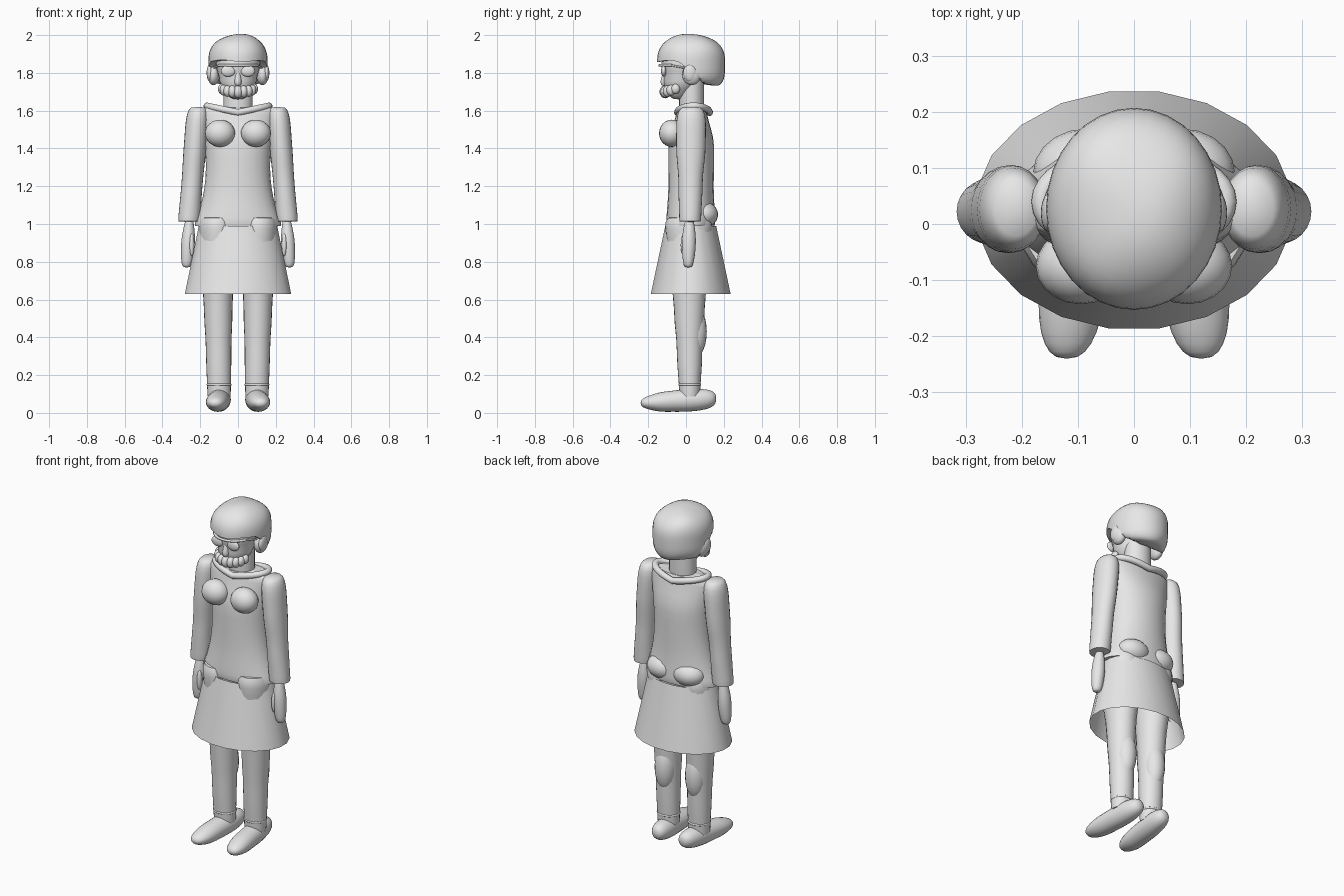
import bpy, bmesh, math
from mathutils import Vector

cube = bpy.data.objects.get("Cube")
if cube:
    bpy.data.objects.remove(cube)

grey = bpy.data.materials.new("light grey")
grey.use_nodes = True
grey.diffuse_color = (.8, .8, .8, 1)
grey.node_tree.nodes["Principled BSDF"].inputs["Base Color"].default_value = grey.diffuse_color


def link(name, data):
    data.materials.append(grey)
    bpy.context.collection.objects.link(bpy.data.objects.new(name, data))


def finish(bm, name):
    bmesh.ops.remove_doubles(bm, verts=bm.verts, dist=.0001)
    bmesh.ops.recalc_face_normals(bm, faces=bm.faces)
    mesh = bpy.data.meshes.new(name)
    bm.to_mesh(mesh)
    bm.free()
    mesh.shade_smooth()
    mesh.set_sharp_from_angle(angle=math.radians(50))
    link(name, mesh)


def blend(values, t):
    """Ease through evenly spaced values as t runs from start to end."""
    if len(values) == 1:
        return values[0]
    place = t * (len(values) - 1)
    i = min(int(place), len(values) - 2)
    ease = (1 - math.cos(math.pi * (place - i))) / 2
    return values[i] + (values[i + 1] - values[i]) * ease


def body_part(name, start, end, widths, depths, ends=(4, 4), deform=None, sides=24, steps=18):
    """Sweep an ellipse from start to end; higher numbers in ends make flatter tips."""
    start, end = Vector(start), Vector(end)
    across = Vector((1, 0, 0))
    upright = abs(end.z - start.z) > abs(end.y - start.y)
    along = Vector((0, 1, 0)) if upright else Vector((0, 0, 1))
    bm = bmesh.new()
    rings = []
    for step in range(steps + 1):
        t = (1 - math.cos(math.pi * step / steps)) / 2
        power = ends[t > .5]
        tip = max(0, 1 - abs(2 * t - 1) ** power) ** (1 / power)
        ring = []
        for side in range(sides):
            a = math.tau * side / sides
            co = start.lerp(end, t)
            co += across * (blend(widths, t) * tip * math.cos(a))
            co += along * (blend(depths, t) * tip * math.sin(a))
            if deform:
                deform(co)
            ring.append(bm.verts.new(co))
        rings.append(ring)
    for low, high in zip(rings, rings[1:]):
        for i in range(sides):
            bm.faces.new((low[i - 1], low[i], high[i], high[i - 1]))
    finish(bm, name)


def ball(name, centre, radii):
    bm = bmesh.new()
    bmesh.ops.create_uvsphere(bm, u_segments=20, v_segments=12, radius=1)
    bmesh.ops.scale(bm, vec=radii, verts=bm.verts)
    bmesh.ops.translate(bm, vec=centre, verts=bm.verts)
    finish(bm, name)


def tube(name, points, radius, closed=False):
    curve = bpy.data.curves.new(name, "CURVE")
    curve.dimensions = "3D"
    curve.bevel_depth = radius
    curve.use_fill_caps = True
    spline = curve.splines.new("POLY")
    spline.points.add(len(points) - 1)
    for point, co in zip(spline.points, points):
        point.co = (*co, 1)
    spline.use_cyclic_u = closed
    link(name, curve)


def arc(first, last, count):
    return [first + (last - first) * i / count for i in range(count + 1)]


full_turn = arc(0, math.tau, 36)[:-1]


# Jumper, waisted in the middle, with a collar dipping at front and back
def pinch_waist(co):
    co.x *= 1 + 4 * (co.z - 1.3) ** 2 * (.7 if co.z > 1.3 else 1)


body_part("jumper_body", (0, .025, .985), (0, .03, 1.62), [.17], [.13, .12, .12, .08],
          ends=(30, 12), deform=pinch_waist)
tube("collar", [(.165 * math.cos(a), .04 + .085 * math.sin(a), 1.59 + .035 * abs(math.cos(a)))
                for a in full_turn], .018, closed=True)


# Skirt, an open flared sheet that is broader than deep
def make_skirt():
    bm = bmesh.new()
    sides = 20
    bmesh.ops.create_cone(bm, segments=sides, radius1=.285, radius2=.21, depth=.36)
    for v in bm.verts:
        a = math.atan2(v.co.y, v.co.x) + math.pi / sides
        radius = v.co.xy.length
        squash = .75 if v.co.z < 0 else .65
        v.co.x, v.co.y = radius * math.cos(a), radius * math.sin(a) * squash
        v.co += Vector((0, .025, .81))
    finish(bm, "skirt")


make_skirt()

# Neck, face and nose
body_part("neck", (0, .03, 1.56), (0, .03, 1.8), [.077], [.066], ends=(8, 8))
body_part("face", (0, -.04, 1.66), (0, .02, 1.96), [.07, .1, .12, .12], [.07, .1, .13, .13], ends=(3, 3))
body_part("nose", (0, -.11, 1.73), (0, -.1, 1.84), [.022, .01], [.03, .015], ends=(3, 3))


# Hair, high over the face and sloping down to the nape, with soft waves
def hairline(co):
    fall = min(max((co.y + .03) * 8, 0), 1)
    co.z = max(co.z, 1.865 - fall / 8)
    co.z += .008 * math.sin(22 * co.x + 1) * math.cos(18 * co.y)


body_part("hair", (0, .027, 1.72), (0, .027, 2), [.157], [.18], ends=(4, 2.6),
          deform=hairline, sides=32, steps=24)

# Moustache, a curved row of beads that shrink outwards
for t in arc(-1, 1, 8):
    r = .03 - .007 * abs(t)
    ball("moustache_bead", (.09 * math.sin(t * 1.35), .055 * t * t - .11, 1.7 + .015 * t * t),
         (r * .8, r, r * 1.15))

# Glasses bar curving around the brow
tube("glasses_bar", [(.12 * math.sin(a), -.14 * math.cos(a), 1.84) for a in arc(-1, 1, 10)], .007)

for side, s in (("left", 1), ("right", -1)):
    # Lenses, ears and locks of hair
    ball(side + "_lens", (s * .052, -.118, 1.81), (.038, .014, .03))
    ball(side + "_ear", (s * .13, .03, 1.79), (.032, .05, .055))
    ball(side + "_side_lock", (s * .15, .02, 1.8), (.016, .035, .045))
    tube(side + "_glasses_arm", [(s * .1, -.08, 1.84), (s * .14, .03, 1.82)], .005)

    # Rounded forms of the body
    ball(side + "_breast", (s * .095, -.075, 1.48), (.08, .068, .072))
    ball(side + "_buttock", (s * .085, .09, 1.05), (.095, .08, .07))

    # Sleeve, hand and thumb
    body_part(side + "_sleeve", (s * .26, .022, 1.01), (s * .21, .028, 1.62),
              [.058, .056, .06, .065], [.058, .064, .078, .083], ends=(30, 5))
    body_part(side + "_hand", (s * .272, .012, .77), (s * .257, .018, 1.03),
              [.032, .036, .026], [.03, .037, .028])
    ball(side + "_thumb", (s * .245, -.01, .89), (.014, .018, .06))

    # Leg with calf; the wide hip presses through the skirt
    body_part(side + "_leg", (s * .1, .02, .08), (s * .11, .015, 1.04),
              [.062, .067, .076, .09, .105], [.055, .067, .082, .108, .13], ends=(30, 12))
    ball(side + "_calf", (s * .1, .045, .43), (.06, .065, .14))

    # Shoe, splayed outwards, with a cuff at the ankle
    body_part(side + "_shoe", (s * .087, .16, .075), (s * .12, -.24, .052),
              [.06, .06, .065], [.062, .06, .055, .046], ends=(3, 2.6))
    tube(side + "_ankle_cuff", [(s * .1 + .06 * math.cos(a), .02 + .055 * math.sin(a), .15)
                                for a in full_turn], .006, closed=True)
